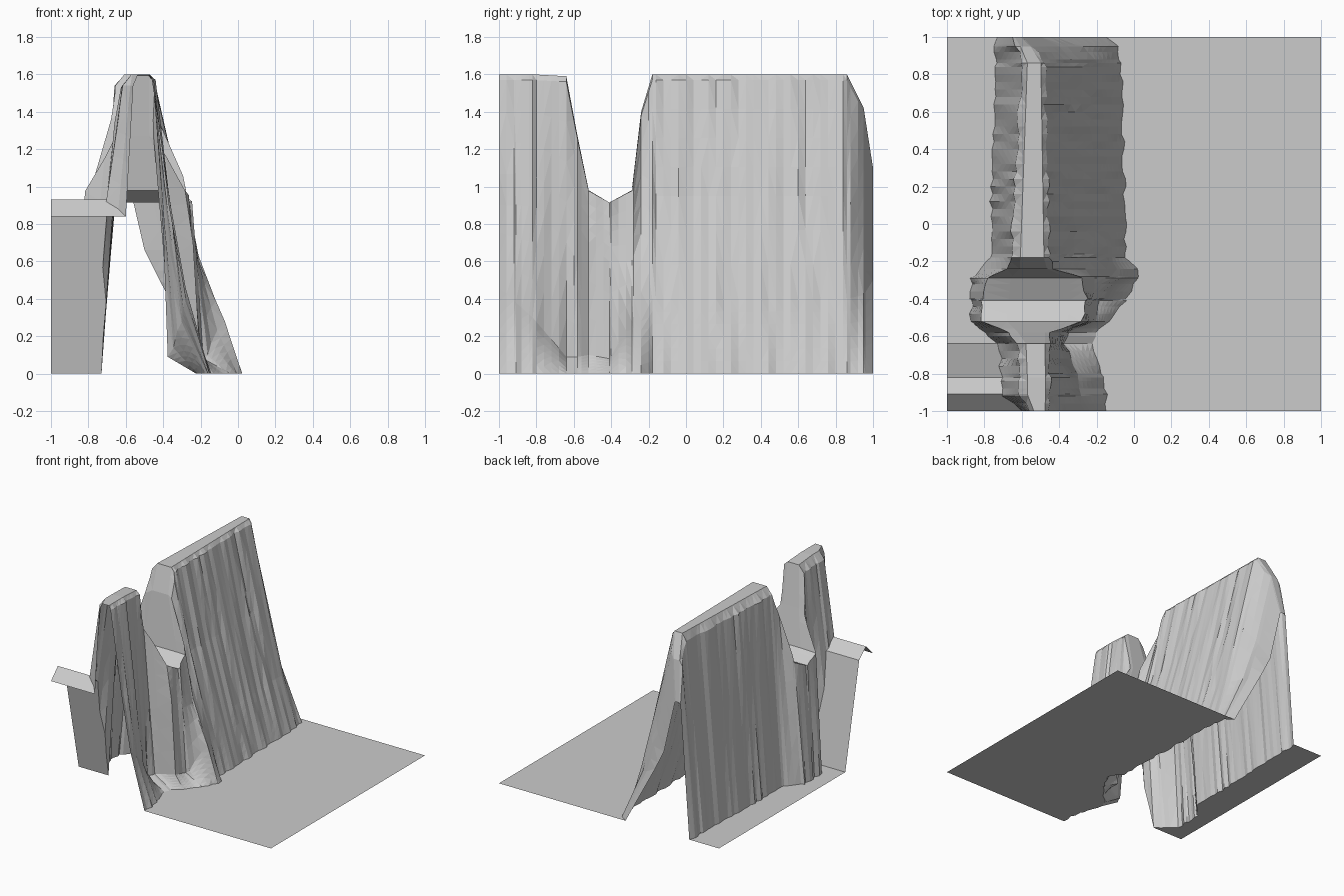
import bpy, bmesh, random

if "Cube" in bpy.data.objects:
    bpy.data.objects.remove(bpy.data.objects["Cube"])
random.seed(4)

# Ridge cross-sections along y:
# y, left ground z, left foot x, crest left x, crest right x, crest z,
# upper slope x, z, lower slope x, z, right foot x
STATIONS = [
    (-1.00, .84, -.60, -.56, -.46, 1.60, -.36, .90, -.28, .46, -.15),
    (-.91, .93, -.71, -.61, -.45, 1.60, -.37, .90, -.29, .38, -.15),
    (-.82, .85, -.71, -.61, -.45, 1.60, -.37, .90, -.30, .30, -.16),
    (-.64, .00, -.72, -.62, -.45, 1.59, -.40, .70, -.37, .09, -.22),
    (-.58, .00, -.80, -.68, -.44, 1.27, -.39, .60, -.36, .09, -.21),
    (-.52, .00, -.87, -.81, -.28, .98, -.25, .70, -.20, .10, -.12),
    (-.41, .00, -.87, -.81, -.25, .915, -.22, .60, -.18, .08, -.05),
    (-.29, .00, -.87, -.79, -.27, .98, -.20, .60, -.08, .28, .02),
    (-.24, .00, -.82, -.67, -.43, 1.40, -.27, .75, -.10, .28, .01),
    (-.18, .00, -.77, -.66, -.45, 1.60, -.31, .95, -.16, .40, -.04),
    (.86, .00, -.74, -.60, -.48, 1.60, -.33, .95, -.19, .40, -.07),
    (.95, .00, -.74, -.63, -.54, 1.42, -.41, .80, -.28, .42, -.09),
    (1.00, .00, -.73, -.65, -.60, 1.10, -.50, .66, -.42, .50, -.15),
]
ROWS = 50
SPLITS = (4, 5, 1, 3, 1, 4, 3, 6)   # columns in each band of the section


def station(y):
    for s, t in zip(STATIONS, STATIONS[1:]):
        if y <= t[0] + 1e-6:
            f = (y - s[0]) / (t[0] - s[0])
            return [a + (b - a) * f for a, b in zip(s, t)]
    return list(STATIONS[-1])


def section(y, rough):
    _, g, a, b, c, top, dx, dz, ex, ez, f = station(y)
    j = lambda: random.uniform(-.011, .011) * rough
    w = c - b
    drop = .06 * max(0, (top - .92) / .68)    # rounded shoulders of the crest
    pts = [(-1, g), (a + j(), g), (b + j(), top - drop), (b + w * .25, top),
           (c - w * .15, top), (c + j(), top - drop / 2),
           (dx + j(), dz), (ex + j(), ez), (f + j(), 0), (1, 0)]
    out = [pts[0]]
    for p, q, n in zip(pts, pts[1:], SPLITS + (6,)):
        for k in range(1, n + 1):
            t = k / n
            out.append((p[0] + (q[0] - p[0]) * t, p[1] + (q[1] - p[1]) * t))
    return out


# Loft the sections into one open terrain sheet
bm = bmesh.new()
grid = []
ys = sorted({round(-1 + 2 * r / ROWS, 2) for r in range(ROWS + 1)}
            | {s[0] for s in STATIONS})
for y in ys:
    rough = 0 if abs(y) == 1 else 1
    grid.append([bm.verts.new((x, y, z)) for x, z in section(y, rough)])
for low, high in zip(grid, grid[1:]):
    for i in range(len(low) - 1):
        bm.faces.new((low[i], low[i + 1], high[i + 1], high[i]))
bmesh.ops.triangulate(bm, faces=[f for f in bm.faces
                                 if max(v.co.z for v in f.verts) > .001])
mesh = bpy.data.meshes.new("cliff_terrain")
bm.to_mesh(mesh)
bm.free()
terrain = bpy.data.objects.new("cliff_terrain", mesh)
bpy.context.collection.objects.link(terrain)
